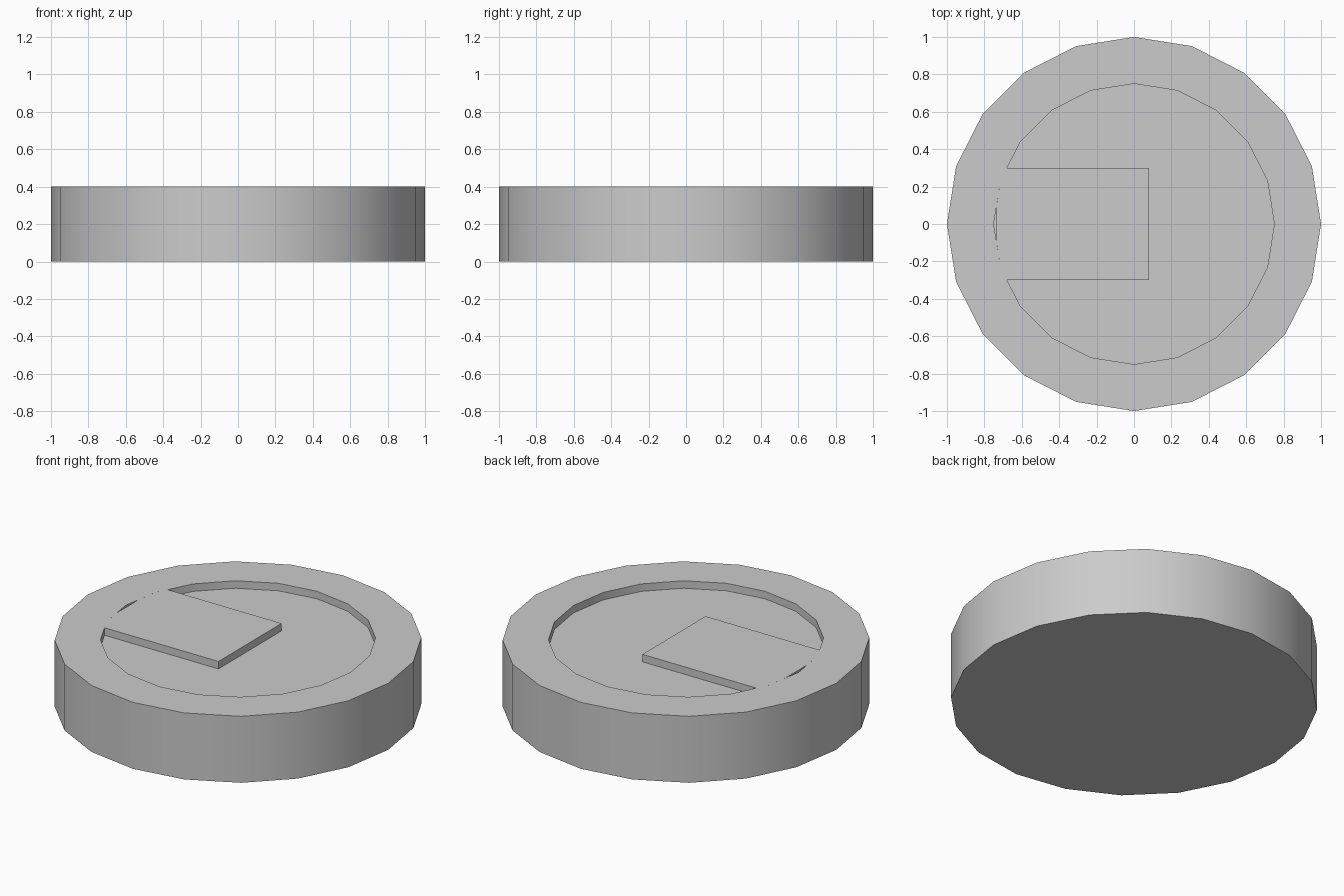
import bpy, bmesh
from math import cos, sin, tau

if "Cube" in bpy.data.objects:
    bpy.data.objects.remove(bpy.data.objects["Cube"])

SIDES = 20
HEIGHT, FLOOR = 0.40, 0.355


def make_object(name, bm):
    bmesh.ops.recalc_face_normals(bm, faces=bm.faces)
    mesh = bpy.data.meshes.new(name)
    bm.to_mesh(mesh)
    bm.free()
    obj = bpy.data.objects.new(name, mesh)
    bpy.context.collection.objects.link(obj)
    bpy.ops.object.select_all(action='DESELECT')
    obj.select_set(True)
    bpy.context.view_layer.objects.active = obj
    bpy.ops.object.shade_smooth_by_angle(angle=0.52)
    return obj


# Round body with a shallow dished top: (radius, height) profile
bm = bmesh.new()
rings = [[bm.verts.new((r * cos(tau * i / SIDES), r * sin(tau * i / SIDES), z))
          for i in range(SIDES)]
         for r, z in [(1, 0), (1, HEIGHT), (0.75, HEIGHT), (0.75, FLOOR)]]
for low, high in zip(rings, rings[1:]):
    for i in range(SIDES):
        j = (i + 1) % SIDES
        bm.faces.new((low[i], low[j], high[j], high[i]))
bm.faces.new(rings[0])
bm.faces.new(rings[-1])
make_object("round_body", bm)

# Raised tab, flush with the rim and trimmed to the dish wall
half = [(0.08, 0.30), (-0.679, 0.30), (-0.713, 0.232), (-0.734, 0.10)]
outline = half + [(x, -y) for x, y in reversed(half)]
bm = bmesh.new()
base = bm.faces.new([bm.verts.new((x, y, FLOOR)) for x, y in outline])
top = bmesh.ops.extrude_face_region(bm, geom=[base], use_keep_orig=True)
bmesh.ops.translate(bm, vec=(0, 0, HEIGHT - FLOOR),
                    verts=[g for g in top["geom"] if isinstance(g, bmesh.types.BMVert)])
make_object("raised_tab", bm)
